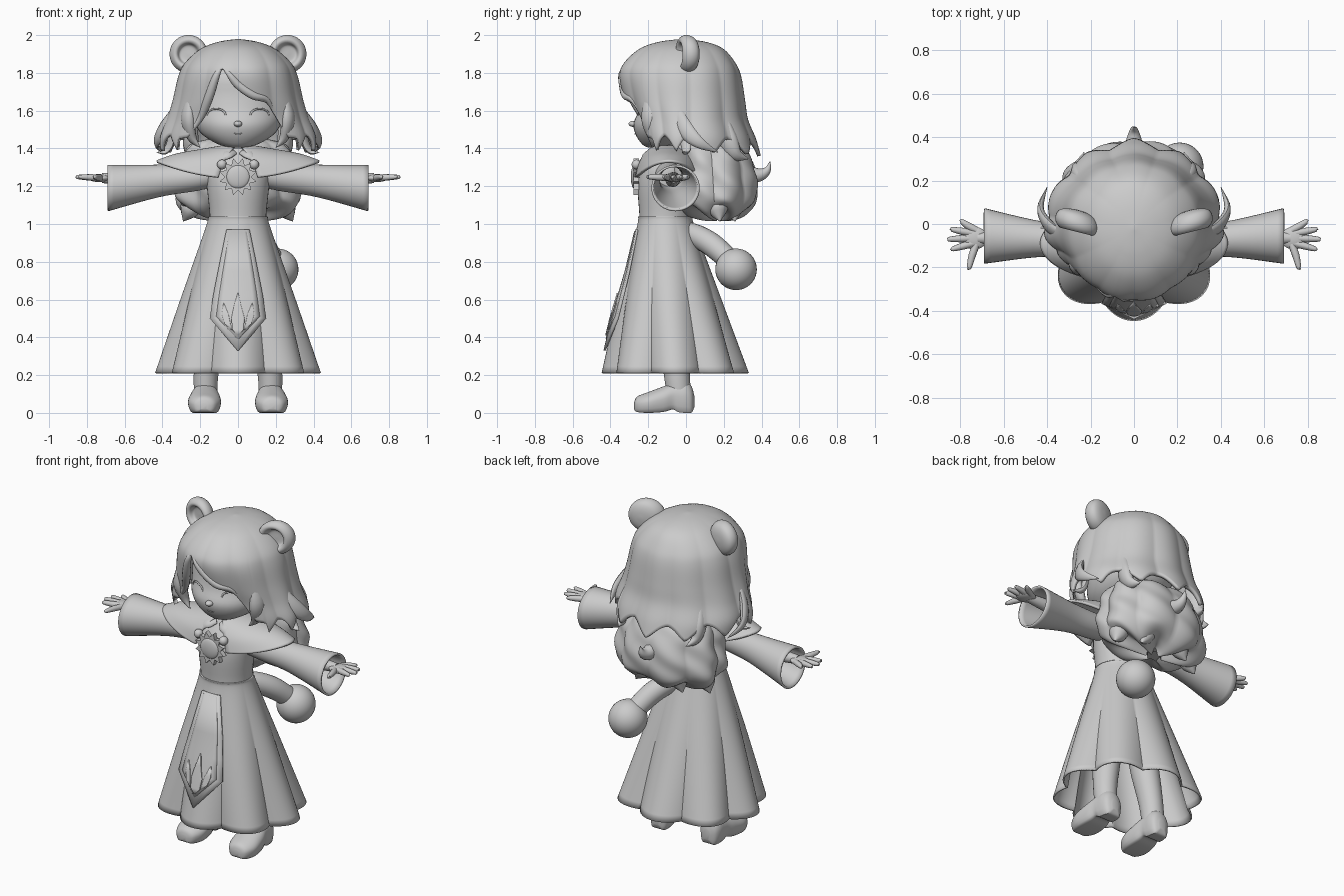
import bpy
import bmesh
from math import sin, cos, pi, radians, sqrt
from mathutils import Vector

if "Cube" in bpy.data.objects:
    bpy.data.objects.remove(bpy.data.objects["Cube"], do_unlink=True)

clay = bpy.data.materials.new("clay_grey")
clay.use_nodes = True
clay.diffuse_color = (0.6, 0.6, 0.6, 1)
for node in clay.node_tree.nodes:
    if node.type == 'BSDF_PRINCIPLED':
        node.inputs["Base Color"].default_value = (0.6, 0.6, 0.6, 1)

SIDES = (("left", 1), ("right", -1))


def finish(name, bm, thick=0, angle=42):
    bmesh.ops.remove_doubles(bm, verts=bm.verts, dist=0.0002)
    bmesh.ops.recalc_face_normals(bm, faces=bm.faces)
    mesh = bpy.data.meshes.new(name)
    bm.to_mesh(mesh)
    bm.free()
    mesh.materials.append(clay)
    obj = bpy.data.objects.new(name, mesh)
    bpy.context.collection.objects.link(obj)
    bpy.ops.object.select_all(action='DESELECT')
    obj.select_set(True)
    bpy.context.view_layer.objects.active = obj
    bpy.ops.object.shade_smooth_by_angle(angle=radians(angle))
    if thick:
        shell = obj.modifiers.new("thickness", 'SOLIDIFY')
        shell.thickness = thick
        shell.offset = 0


def at(rows, s):
    """Smooth curve through the rows, s counted in rows."""
    last = len(rows) - 1
    i = min(int(s), last - 1)
    u = s - i
    near = [rows[max(0, min(last, i + k))] for k in (-1, 0, 1, 2)]
    return [b + u * ((c - a) + u * ((2*a - 5*b + 4*c - d) + u * (3*(b - c) + d - a))) / 2
            for a, b, c, d in zip(*near)]


def resample(rows, k):
    steps = (len(rows) - 1) * k
    return [at(rows, i / k) for i in range(steps + 1)]


def loft(name, rings, caps=True, thick=0, closed=True, angle=42):
    bm = bmesh.new()
    grid = [[bm.verts.new(p) for p in ring] for ring in rings]
    n = len(grid[0])
    for a, b in zip(grid, grid[1:]):
        for j in range(n if closed else n - 1):
            k = (j + 1) % n
            bm.faces.new((a[j], a[k], b[k], b[j]))
    if caps:
        bm.faces.new(grid[0])
        bm.faces.new(grid[-1])
    finish(name, bm, thick, angle)


def stack(name, rows, k=4, n=40):
    """Upright form; rows hold z, centre x, centre y, radius x, radius y."""
    loft(name, [[(cx + rx * cos(t * 2 * pi / n), cy + ry * sin(t * 2 * pi / n), z) for t in range(n)]
                for z, cx, cy, rx, ry in resample(rows, k)])


def tube(name, points, side=1, k=5, n=12, flat=1.0):
    """Tapered sweep; points hold x, y, z, radius."""
    path = resample([(p[0] * side,) + tuple(p[1:]) for p in points], k)
    spots = [Vector(p[:3]) for p in path]
    u, rings = Vector((0.3 * side, 0.8, 0.5)), []
    for i, spot in enumerate(spots):
        d = (spots[min(i + 1, len(spots) - 1)] - spots[max(i - 1, 0)]).normalized()
        u = (u - d * u.dot(d)).normalized()
        v = d.cross(u)
        r = max(path[i][3], 0.001)
        rings.append([spot + u * r * cos(t * 2 * pi / n) + v * r * flat * sin(t * 2 * pi / n)
                      for t in range(n)])
    loft(name, rings)


def ball(name, place, size):
    bm = bmesh.new()
    bmesh.ops.create_uvsphere(bm, u_segments=32, v_segments=20, radius=1)
    for v in bm.verts:
        v.co = Vector(place) + Vector([c * s for c, s in zip(v.co, size)])
    finish(name, bm)


def drape(name, rows, lift, thick):
    """Panel lying on the skirt front, lifting towards its tip; rows hold z, left edge, right edge."""
    rings = []
    for z, x0, x1 in rows:
        xs = [x0 + (x1 - x0) * j / 8 for j in range(9)]
        out = lift + .014 * max(0, min(1, (.75 - z) * 4))
        rings.append([(x, -0.25 - (1 - z) * 0.24 - out + x * x * 1.3, z) for x in xs])
    loft(name, rings, caps=False, thick=thick, closed=False)


# Head and face
stack("head", [(1.405, 0, -.17, .03, .03), (1.42, 0, -.145, .1, .085), (1.47, 0, -.095, .185, .17),
               (1.53, 0, -.06, .228, .218), (1.6, 0, -.035, .246, .216), (1.68, 0, -.02, .25, .215),
               (1.8, 0, -.02, .22, .2), (1.88, 0, 0, .1, .1)])
ball("nose", (0, -.278, 1.53), (.022, .026, .016))
tube("mouth", [(-.022, -.268, 1.48, .002), (0, -.271, 1.476, .003), (.022, -.268, 1.48, .002)])
for label, s in SIDES:
    arc = []
    for j in range(7):
        x = .115 + .05 * cos(j * pi / 6)
        arc.append((x, -.038 - .219 * sqrt(1 - (x / .243) ** 2), 1.575 + .035 * sin(j * pi / 6), .005))
    tube(label + "_closed_eye", arc, s, k=3)
stack("neck", [(1.3, 0, -.09, .08, .07), (1.38, 0, -.09, .065, .06), (1.46, 0, -.08, .07, .065)])

# Hair shell: rows hold z, half width, front y, back y
HAIR = [(1.97, 0, -.02, -.02), (1.955, .1, -.14, .1), (1.92, .19, -.24, .19), (1.85, .27, -.32, .25),
        (1.78, .305, -.345, .28), (1.65, .335, -.315, .3), (1.55, .365, -.275, .315),
        (1.45, .4, -.25, .355), (1.36, .39, -.22, .38)]
# Lower hair edge: angle from the front, then how many rows down it reaches
EDGE = [(-180, 7.2), (-70, 6.8), (-50, 7.0), (-41, 6.9), (-34, 6.0), (-27, 4.8), (-17, 3.4), (-9, 4.0),
        (0, 4.5), (14, 4.9), (29, 5.1), (35, 5.9), (41, 6.9), (52, 7.0), (70, 6.8), (180, 7.2)]
LOCKS = 5.5


def hair_edge(deg):
    for (a, p), (b, q) in zip(EDGE, EDGE[1:]):
        if a <= deg <= b:
            jag = 0.8 * (1 - abs(cos(radians(deg) * LOCKS))) if abs(deg) > 50 else 0
            return p + (q - p) * (deg - a) / (b - a) + jag


def hair_point(deg, s):
    a = radians(deg)
    z, rx, front, back = at(HAIR, s)
    ry = -.02 - front if cos(a) > 0 else back + .02
    lock = 1 + .007 * s * (abs(sin(a * LOCKS)) - .7)
    return (rx * sin(a) * lock, -.02 - ry * cos(a) * lock, z)


COLUMNS, ROWS = 180, 36
angles = [-180 + j * 360 / COLUMNS for j in range(COLUMNS)]
loft("hair", [[hair_point(d, hair_edge(d) * i / ROWS) for d in angles] for i in range(ROWS + 1)],
     caps=False, thick=.02)

# Fringe rolls along the hair edge, then loose locks
for name, spread in (("fringe_sweep", (-17, -9, 0, 14, 27, 34)), ("fringe_short", (-17, -22, -28, -34, -41))):
    last = len(spread) - 1
    tube(name, [hair_point(d, hair_edge(d) - .15) + (.004 + .02 * sin(pi * i / last),)
                for i, d in enumerate(spread)])
for label, s in SIDES:
    tube(label + "_cheek_lock", [(.25, -.2, 1.68, .02), (.265, -.19, 1.56, .05),
                                 (.245, -.17, 1.46, .035), (.2, -.18, 1.405, .002)], s, flat=.7)
    tube(label + "_curl", [(.31, -.06, 1.64, .02), (.39, -.01, 1.51, .045), (.43, .07, 1.43, .03),
                           (.4, .17, 1.38, .002)], s, flat=.5)
    tube(label + "_flip", [(.34, -.02, 1.5, .03), (.36, .0, 1.42, .03), (.39, .0, 1.38, .02),
                           (.43, -.02, 1.38, .002)], s, flat=.6)
    tube(label + "_back_lock", [(.24, .2, 1.55, .03), (.25, .22, 1.45, .055), (.25, .26, 1.37, .04),
                                (.23, .33, 1.345, .002)], s, flat=.7)

# Puffy lower hair, tucked up under the long hair
puff = []
for z, cy, rx, ry in resample([(1.46, .1, .08, .08), (1.43, .12, .24, .17), (1.36, .135, .3, .21),
                               (1.28, .14, .32, .235), (1.2, .145, .34, .24), (1.12, .15, .335, .225),
                               (1.07, .16, .28, .17), (1.045, .17, .18, .09), (1.04, .17, .05, .03)], 5):
    ring = []
    for j in range(120):
        a = j * 2 * pi / 120
        lobe = .92 + .09 * abs(sin(a * 4)) + .02 * sin(a * 7 + z * 40)
        dip = .025 * sin(a * 6) * max(0, min(1, (1.15 - z) * 10))
        ring.append((rx * cos(a) * lobe, cy + ry * sin(a) * lobe, z + dip))
    puff.append(ring)
loft("puffy_hair", puff)
tube("puff_tip", [(0, .32, 1.26, .05), (0, .39, 1.26, .035), (0, .43, 1.285, .02), (0, .445, 1.33, .002)])
for label, s in SIDES:
    for name, x, y in (("inner", .13, .25), ("outer", .26, .17)):
        tube(label + "_puff_point_" + name, [(x - .02, y, 1.13, .05), (x, y, 1.07, .05),
                                             (x + .03, y + .01, 1.015, .002)], s)

# Round ears turned around a front-to-back axis; rows hold radius, y
EAR = [(0, 0), (.03, 0), (.048, -.006), (.06, -.03), (.078, -.036), (.096, -.018), (.1, .01),
       (.085, .042), (.05, .06), (0, .066)]
for label, s in SIDES:
    loft(label + "_ear", [[(s * (.262 + r * cos(j * pi / 18)), y + r * cos(j * pi / 18) * .25,
                            1.9 + r * sin(j * pi / 18)) for j in range(36)]
                          for r, y in resample(EAR, 3)], caps=False)

# Bodice and capelet
stack("bodice", [(.97, 0, -.11, .155, .138), (1.05, 0, -.11, .15, .137), (1.2, 0, -.11, .165, .145),
                 (1.3, 0, -.1, .17, .13), (1.37, 0, -.09, .1, .09), (1.4, 0, -.09, .07, .07)])
cape = []
for drop, rx, ry in resample([(0, .08, .08), (.035, .18, .125), (.09, .33, .16), (.16, .43, .178)], 5):
    cape.append([(rx * sin(a), -.09 - ry * cos(a), 1.41 - drop * (.78 + .28 * cos(2 * a)))
                 for a in [radians(14 + j * 332 / 80) for j in range(81)]])
loft("capelet", cape, caps=False, thick=.014, closed=False)

# Sunburst brooch with beads
star = [(.1 if j % 2 else .07, j * pi / 12) for j in range(24)]
loft("brooch_rays", [[(r * sin(a), y, 1.25 + r * cos(a)) for r, a in star] for y in (-.278, -.25)])
ball("brooch_stone", (0, -.274, 1.25), (.062, .018, .062))
for label, s in SIDES:
    ball(label + "_bead", (s * .085, -.262, 1.315), (.026, .026, .026))
    tube(label + "_collar_point", [(.02, -.18, 1.38, .02), (.06, -.21, 1.365, .032),
                                   (.1, -.235, 1.33, .003)], s, flat=.5)

# Skirt with eight deep folds, open below
skirt = []
for z, cx, cy, rx, ry in resample([(1.04, 0, -.11, .152, .139), (.97, 0, -.106, .17, .152),
                                   (.6, 0, -.085, .3, .268), (.21, 0, -.057, .434, .385)], 7):
    ring = []
    for j in range(192):
        a = j * 2 * pi / 192
        fold = 1 - .16 * (1.04 - z) / .83 * (1 - abs(cos(a * 4)))
        ring.append((rx * sin(a) * fold, cy - ry * cos(a) * fold, z))
    skirt.append(ring)
loft("skirt", skirt, caps=False, thick=.01, angle=30)

# Front panel and its flame emblem
drape("front_panel", [(.97, -.06, .06), (.75, -.105, .105), (.62, -.13, .13), (.5, -.148, .148),
                      (.33, -.002, .002)], .006, .012)
drape("panel_inlay", [(.96, -.045, .045), (.75, -.08, .08), (.62, -.1, .1), (.51, -.115, .115),
                      (.39, -.002, .002)], .012, .006)
drape("flame_middle", [(.635, -.001, .001), (.57, -.02, .015), (.5, -.035, .035), (.44, -.03, .03),
                       (.41, -.002, .002)], .018, .008)
for label, s in SIDES:
    drape(label + "_flame", [(z, s * a, s * b) for z, a, b in
                             ((.58, .074, .076), (.52, .05, .085), (.47, .04, .07), (.44, .03, .035))], .016, .008)

# Sleeves and hands
for label, s in SIDES:
    sleeve = []
    for x, z, rz, ry, y in resample([(.08, 1.28, .06, .06, -.1), (.2, 1.25, .065, .07, -.085),
                                     (.42, 1.228, .08, .075, -.07), (.69, 1.19, .117, .122, -.055)], 6):
        sleeve.append([(s * x, y + ry * cos(j * pi / 18), z + rz * sin(j * pi / 18)) for j in range(36)])
    loft(label + "_sleeve", sleeve, caps=False, thick=.012)
    tube(label + "_wrist", [(.45, -.07, 1.235, .04), (.6, -.065, 1.24, .035), (.72, -.065, 1.243, .026)], s)
    ball(label + "_palm", (s * .735, -.065, 1.243), (.06, .052, .021))
    for name, root, x, y in (("little_finger", -.03, .8, .012), ("ring_finger", -.045, .843, -.025),
                             ("middle_finger", -.065, .857, -.07), ("index_finger", -.085, .84, -.115),
                             ("thumb", -.09, .765, -.2)):
        tube(label + "_" + name, [(.725, root, 1.244, .017), ((.725 + x) / 2, (root + y) / 2, 1.247, .017),
                                  (x - .006, y, 1.249, .011), (x, y, 1.249, .004)], s, n=10)

# Legs and boots; boot rows hold y, bottom z, top z, half width
BOOT = [(-.275, .02, .05, .02), (-.26, .005, .085, .058), (-.2, 0, .11, .086), (-.12, .005, .14, .082),
        (-.07, .018, .16, .07), (-.04, .004, .17, .067), (.0, 0, .17, .064), (.03, .002, .14, .05),
        (.044, .03, .09, .02)]
for label, s in SIDES:
    stack(label + "_leg", [(.95, s * .075, -.1, .07, .08), (.5, s * .13, -.075, .08, .085),
                           (.22, s * .168, -.05, .066, .07), (.06, s * .17, -.035, .06, .062)])
    foot = []
    for y, low, high, rx in resample(BOOT, 4):
        ring = []
        for j in range(32):
            a = j * pi / 16
            up = sin(a) if sin(a) > 0 else max(-1, sin(a) * 1.6)
            ring.append((s * (.172 - y * .03) + rx * cos(a), y, (low + high) / 2 + (high - low) / 2 * up))
        foot.append(ring)
    loft(label + "_boot", foot)

# Tail with a round end
tube("tail", [(.02, -.03, .97, .05), (.08, .06, .935, .06), (.14, .15, .88, .062), (.2, .26, .78, .055)], n=20)
ball("tail_ball", (.21, .265, .76), (.11, .11, .11))
